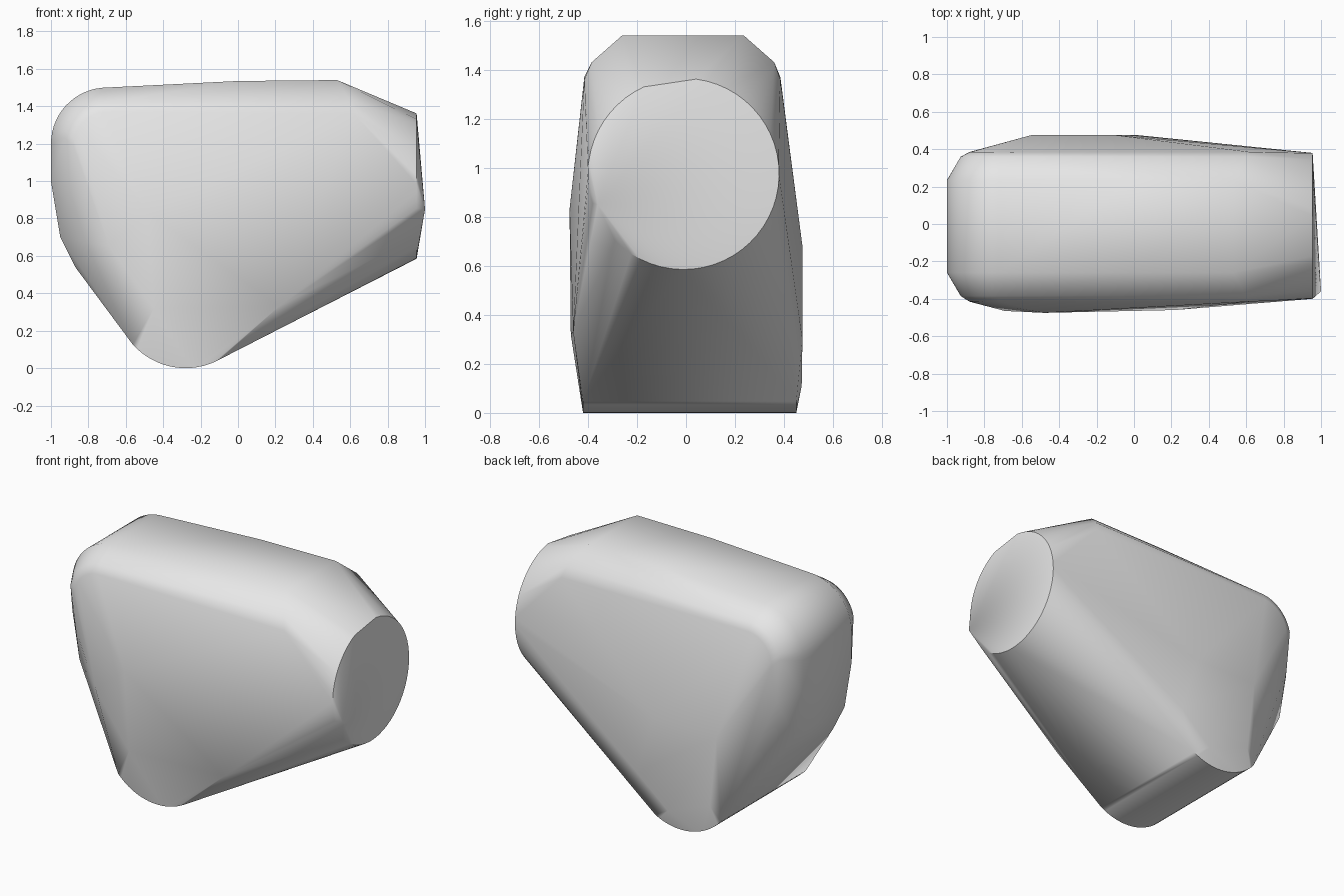
import bpy
import bmesh
from math import sin, cos, radians

if "Cube" in bpy.data.objects:
    bpy.data.objects.remove(bpy.data.objects["Cube"], do_unlink=True)


def arc(cu, cv, r, start, end, steps):
    """Points of a circular arc in a plane, angles in degrees."""
    angles = [radians(start + (end - start) * i / steps) for i in range(steps + 1)]
    return [(cu + r * cos(a), cv + r * sin(a)) for a in angles]


def across(profile, front, back):
    """Place an x-z profile at a front and a back depth."""
    return [(x, y, z) for x, z in profile for y in (front, back)]


points = []

# Central slab: rounded rear corner, long top edge and sloping rear
rear = [(-0.87, 0.54), (-0.95, 0.70), (-1.0, 1.0)]
top = [(0.0, 1.535), (0.53, 1.54)]
points += across(rear + arc(-0.70, 1.20, 0.30, 180, 95, 14) + top, -0.26, 0.235)

# Rounded shoulders on both sides
points += across(arc(-0.70, 1.19, 0.23, 170, 95, 8) + [(0.60, 1.43)], -0.385, 0.36)
points += across(arc(-0.70, 1.19, 0.18, 180, 95, 8) + [(0.62, 1.36)], -0.415, 0.385)
points += across([(-0.90, 0.95)], -0.37, 0.36)

# Rounded foot across the full depth
points += across(arc(-0.28, 0.38, 0.38, -138, -61, 16), -0.42, 0.45)
points.append((-0.28, 0.0, 0.0))

# Bulging front and back walls
points += [(-0.69, -0.465, 0.65), (-0.48, -0.475, 0.83),
           (0.22, -0.46, 0.33), (-0.45, -0.47, 0.32)]
points += [(-0.55, 0.475, 0.68), (-0.10, 0.475, 0.68), (0.02, 0.475, 0.30),
           (-0.50, 0.47, 0.22), (-0.20, 0.472, 0.11)]

# Round end with a clipped edge and a small raised corner
points += [(0.955, y, z) for y, z in arc(-0.01, 0.975, 0.39, -136, 198, 52)
           if not (-0.15 < y < 0.02 and z > 1.2)]
points.append((1.0, -0.36, 0.85))

bm = bmesh.new()
for p in points:
    bm.verts.new(p)
hull = bmesh.ops.convex_hull(bm, input=bm.verts[:])
loose = [v for v in bm.verts if not v.link_faces]
bmesh.ops.delete(bm, geom=loose, context='VERTS')
bmesh.ops.recalc_face_normals(bm, faces=bm.faces[:])

mesh = bpy.data.meshes.new("rounded_body")
bm.to_mesh(mesh)
bm.free()
body = bpy.data.objects.new("rounded_body", mesh)
bpy.context.collection.objects.link(body)

# Plain grey surface
grey = bpy.data.materials.new("light_grey")
grey.use_nodes = True
colour = (0.8, 0.8, 0.8, 1.0)
grey.diffuse_color = colour
grey.node_tree.nodes["Principled BSDF"].inputs["Base Color"].default_value = colour
mesh.materials.append(grey)

bpy.ops.object.select_all(action='DESELECT')
body.select_set(True)
bpy.context.view_layer.objects.active = body
bpy.ops.object.shade_smooth_by_angle(angle=radians(35))
